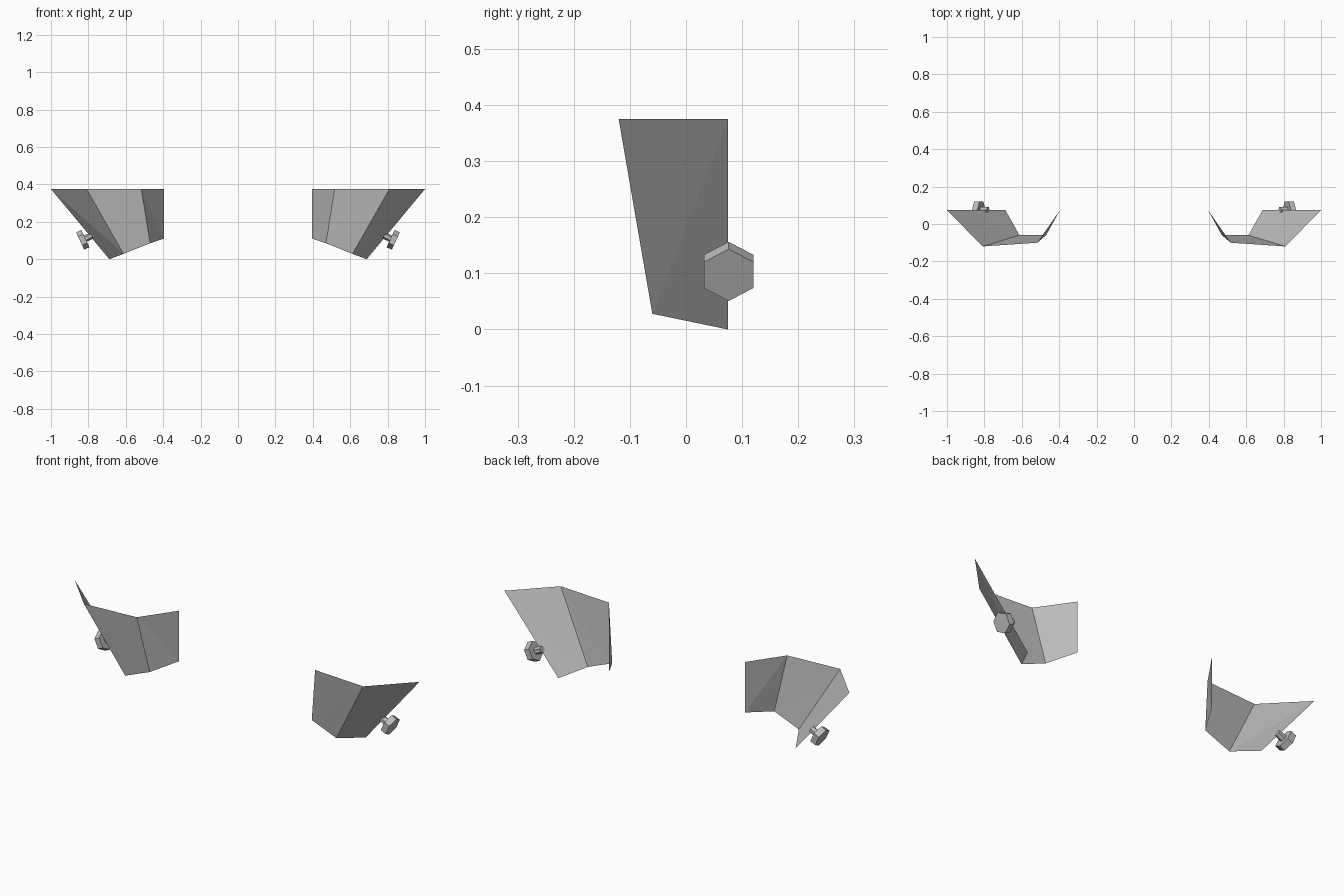
import bpy, bmesh, math
from mathutils import Vector

cube = bpy.data.objects.get("Cube")
if cube:
    bpy.data.objects.remove(cube, do_unlink=True)

grey = bpy.data.materials.new("plain grey")
grey.use_nodes = True
COLOUR = (0.5, 0.5, 0.5, 1.0)
grey.diffuse_color = COLOUR
grey.node_tree.nodes["Principled BSDF"].inputs["Base Color"].default_value = COLOUR


def finish(name, bm):
    mesh = bpy.data.meshes.new(name)
    bm.to_mesh(mesh)
    bm.free()
    mesh.materials.append(grey)
    obj = bpy.data.objects.new(name, mesh)
    bpy.context.collection.objects.link(obj)
    return obj


def mirror_if(bm, side):
    if side < 0:
        for v in bm.verts:
            v.co.x *= -1
        bmesh.ops.reverse_faces(bm, faces=bm.faces[:])


# Folded sheet: upper and lower edges, from outer back to inner back
TOP = [(1.0, 0.075, 0.375), (0.81, -0.12, 0.375), (0.517, -0.10, 0.375), (0.395, 0.075, 0.375)]
LOW = [(0.688, 0.075, 0.0), (0.612, -0.06, 0.028), (0.47, -0.06, 0.085), (0.395, 0.075, 0.11)]


def guard(name, side):
    bm = bmesh.new()
    top = [bm.verts.new(p) for p in TOP]
    low = [bm.verts.new(p) for p in LOW]
    for i in range(3):
        if i == 0:   # fold runs from outer top corner to lower front corner
            bm.faces.new((top[0], top[1], low[1]))
            bm.faces.new((top[0], low[1], low[0]))
        else:        # fold runs from front top corner to lower inner corner
            bm.faces.new((top[i], top[i + 1], low[i + 1]))
            bm.faces.new((top[i], low[i + 1], low[i]))
    mirror_if(bm, side)
    return finish(name, bm)


# Tilted bolt: axis points outward and slightly down
TILT = math.radians(25)
AXIS = Vector((math.cos(TILT), 0, -math.sin(TILT)))
UP = Vector((math.sin(TILT), 0, math.cos(TILT)))
BACK = Vector((0, 1, 0))
HEAD = Vector((0.844, 0.076, 0.097))     # centre of the outer head face


def hex_prism(name, side, radius, start, end):
    bm = bmesh.new()
    rings = []
    for d in (start, end):
        rings.append([bm.verts.new(HEAD + AXIS * d + radius * (
            math.cos(k * math.pi / 3) * UP + math.sin(k * math.pi / 3) * BACK))
            for k in range(6)])
    a, b = rings
    bm.faces.new(a)
    bm.faces.new(b)
    for k in range(6):
        n = (k + 1) % 6
        bm.faces.new((a[k], a[n], b[n], b[k]))
    bmesh.ops.recalc_face_normals(bm, faces=bm.faces[:])
    mirror_if(bm, side)
    return finish(name, bm)


for label, side in (("left", 1), ("right", -1)):
    guard(label + "_guard", side)
    hex_prism(label + "_bolt_head", side, 0.051, -0.031, 0.0)
    hex_prism(label + "_bolt_shaft", side, 0.018, -0.07, -0.031)
